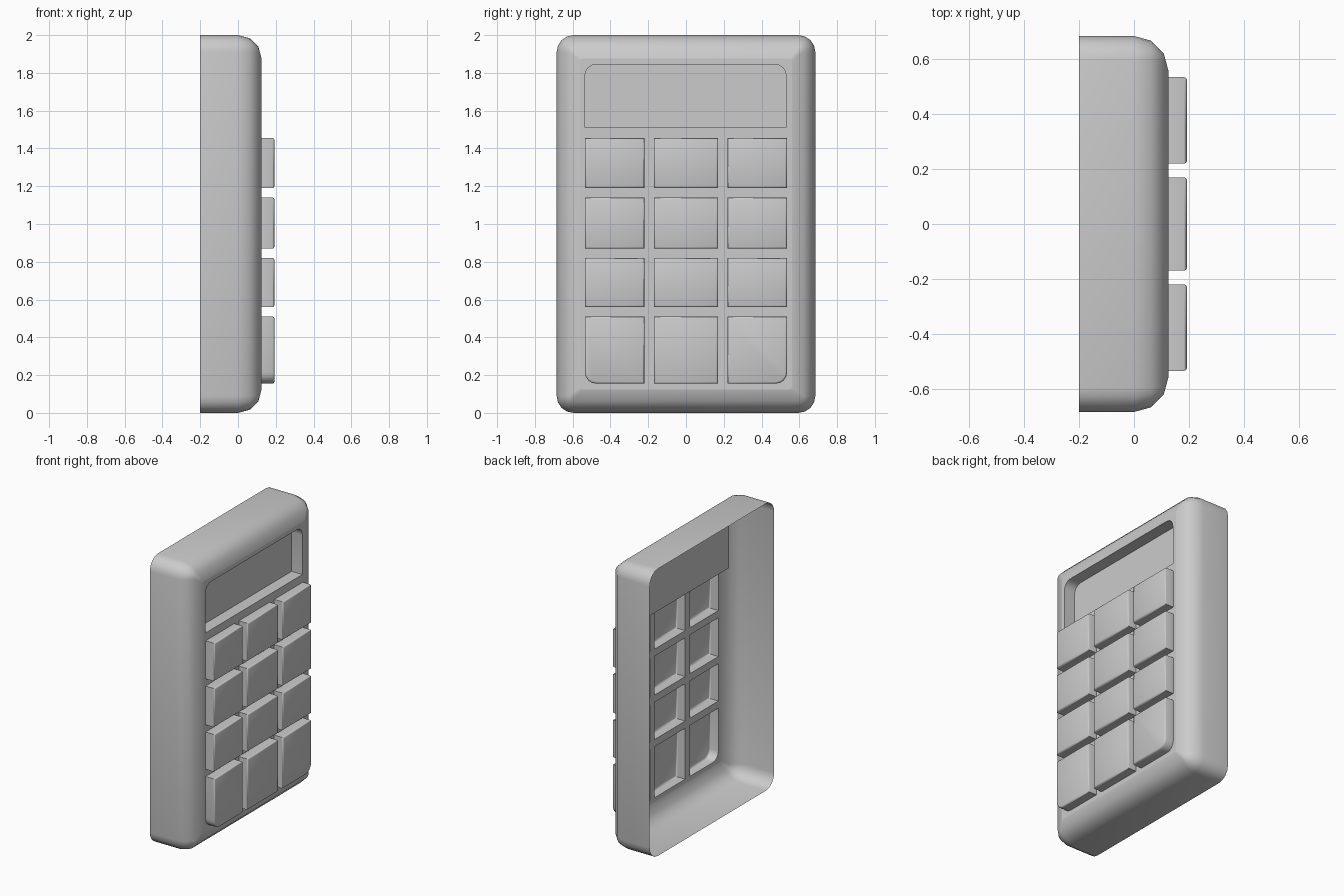
import bpy, bmesh
from math import sin, cos, pi, radians

cube = bpy.data.objects.get("Cube")
if cube:
    bpy.data.objects.remove(cube)

grey = bpy.data.materials.new("plain_grey")
grey.use_nodes = True
grey.diffuse_color = (0.6, 0.6, 0.6, 1)
grey.node_tree.nodes["Principled BSDF"].inputs["Base Color"].default_value = (0.6, 0.6, 0.6, 1)

FACE = 0.125    # x of the front panel
BACK = -0.2     # x of the open back
SCREEN = 0.042  # x of the recessed screen
KEY = 0.193     # x of the key tops


def ring(bm, x, box, radii, inset=0, segs=4):
    """Rounded rectangle in the yz plane; radii go bottom left, bottom right, top right, top left."""
    y0, y1, z0, z1 = box
    y0, y1, z0, z1 = y0 + inset, y1 - inset, z0 + inset, z1 - inset
    corners = [(y0, z0, 1, 1), (y1, z0, -1, 1), (y1, z1, -1, -1), (y0, z1, 1, -1)]
    verts = []
    for k, (y, z, sy, sz) in enumerate(corners):
        r = max(radii[k] - inset, 0.012) if radii[k] else 0
        for i in range(segs + 1 if r else 1):
            a = pi + k * pi / 2 + i * pi / 2 / segs
            dy, dz = (cos(a), sin(a)) if r else (0, 0)
            verts.append(bm.verts.new((x, y + r * (sy + dy), z + r * (sz + dz))))
    return verts


def bridge(bm, a, b):
    n = len(a)
    for i in range(n):
        j = (i + 1) % n
        bm.faces.new((a[i], a[j], b[j], b[i]))


def finish(bm, name, angle=40):
    mesh = bpy.data.meshes.new(name)
    bm.to_mesh(mesh)
    bm.free()
    ob = bpy.data.objects.new(name, mesh)
    bpy.context.collection.objects.link(ob)
    mesh.materials.append(grey)
    bpy.ops.object.select_all(action='DESELECT')
    ob.select_set(True)
    bpy.context.view_layer.objects.active = ob
    bpy.ops.object.shade_smooth_by_angle(angle=radians(angle))


# Layout of the openings: (box, corner radii)
columns = [(-0.535, -0.22), (-0.17, 0.17), (0.22, 0.535)]
rows = [(0.155, 0.51), (0.56, 0.82), (0.87, 1.14), (1.19, 1.455)]
R = 0.06
screen = ((-0.535, 0.53, 1.51, 1.845), (0, 0, R, R))
keys = []
for r, row in enumerate(rows):
    for c, col in enumerate(columns):
        keys.append((col + row, (R * (r == 0 and c == 0), R * (r == 0 and c == 2), 0, 0)))

# Casing: open-backed shell with a rounded front edge
bm = bmesh.new()
body, body_r = (-0.685, 0.685, 0, 2), (0.09,) * 4
prev = ring(bm, BACK, body, body_r)
for step in range(4):
    t = step * pi / 6
    cur = ring(bm, FACE * sin(t), body, body_r, FACE * (1 - cos(t)))
    bridge(bm, prev, cur)
    prev = cur
finish(bm, "casing")

# Front panel: flat sheet pierced for the screen and keys
bm = bmesh.new()
loops = [ring(bm, FACE, body, body_r, FACE)]
loops += [ring(bm, FACE, box, radii) for box, radii in [screen] + keys]
edges = [bm.edges.new((l[i - 1], l[i])) for l in loops for i in range(len(l))]
bmesh.ops.triangle_fill(bm, edges=edges, use_beauty=True, normal=(1, 0, 0))
for f in bm.faces:
    f.normal_update()
    if f.normal.x < 0:
        f.normal_flip()
finish(bm, "front_panel")

# Screen: recessed well with a flat floor
bm = bmesh.new()
top, floor = ring(bm, FACE, *screen), ring(bm, SCREEN, *screen)
bridge(bm, top, floor)
bm.faces.new(floor)
finish(bm, "screen")

# Keys: hollow caps with softened top edges
for n, (box, radii) in enumerate(keys):
    bm = bmesh.new()
    base = ring(bm, FACE, box, radii)
    mid = ring(bm, KEY - 0.01, box, radii)
    soft = ring(bm, KEY - 0.003, box, radii, 0.003)
    cap = ring(bm, KEY, box, radii, 0.01)
    for a, b in ((base, mid), (mid, soft), (soft, cap)):
        bridge(bm, a, b)
    bm.faces.new(cap)
    finish(bm, f"key_{n + 1}", 50)
